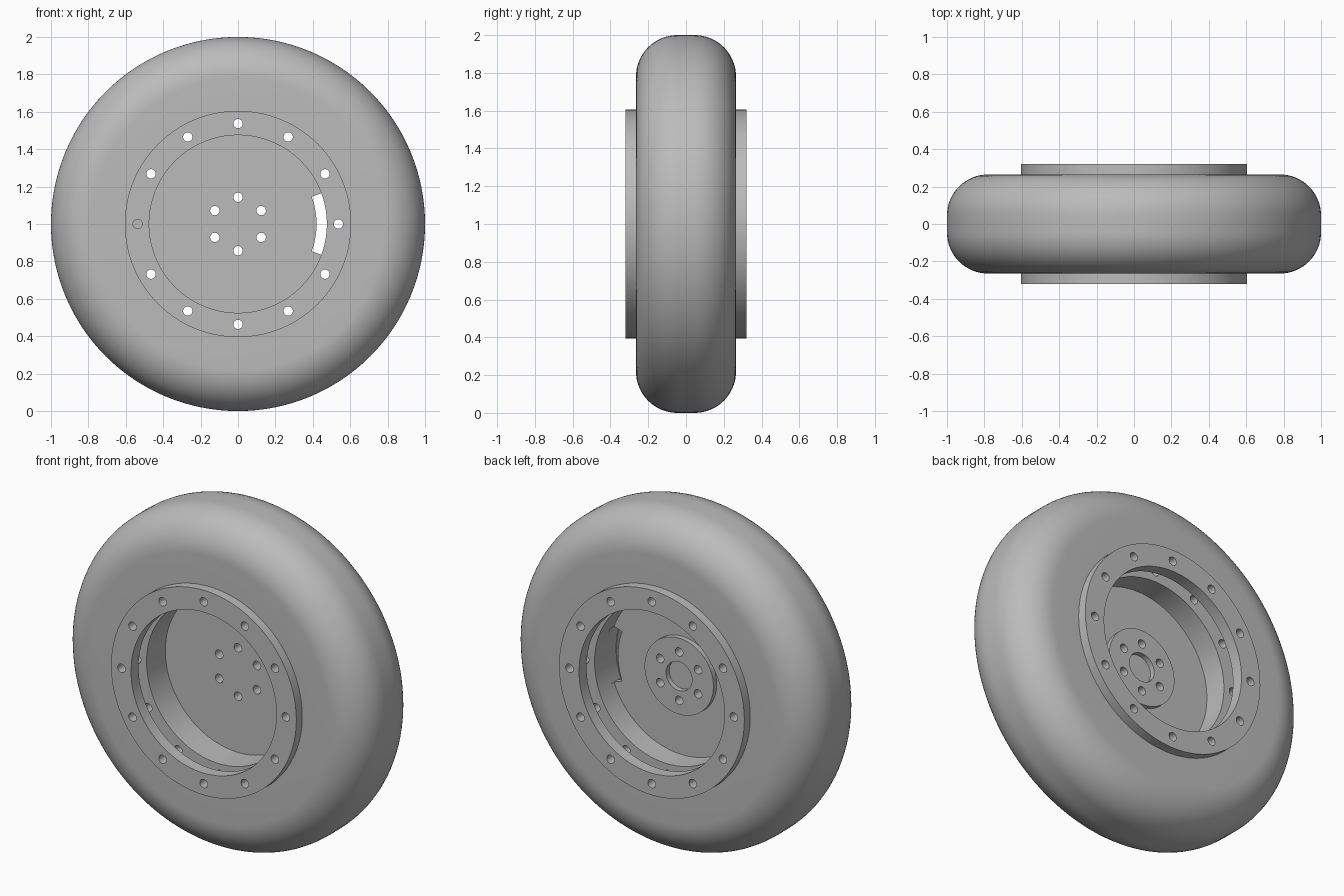
import bpy, bmesh, math

if "Cube" in bpy.data.objects:
    bpy.data.objects.remove(bpy.data.objects["Cube"], do_unlink=True)

SEGMENTS = 128
AXLE_Z = 1.0

grey = bpy.data.materials.new("plain grey")
grey.use_nodes = True
grey.diffuse_color = (0.5, 0.5, 0.5, 1)
grey.node_tree.nodes["Principled BSDF"].inputs["Base Color"].default_value = (0.5, 0.5, 0.5, 1)


def add_object(name, bm):
    bmesh.ops.remove_doubles(bm, verts=bm.verts, dist=1e-5)
    bmesh.ops.recalc_face_normals(bm, faces=bm.faces)
    mesh = bpy.data.meshes.new(name)
    bm.to_mesh(mesh)
    bm.free()
    mesh.materials.append(grey)
    obj = bpy.data.objects.new(name, mesh)
    bpy.context.collection.objects.link(obj)
    return obj


def sweep(bm, profile, start=0.0, angle=math.tau, steps=SEGMENTS):
    """Turn a closed (radius, y) profile about the axle."""
    full = angle >= math.tau - 1e-6
    rings = []
    for i in range(steps if full else steps + 1):
        a = start + angle * i / steps
        rings.append([bm.verts.new((r * math.cos(a), y, AXLE_Z + r * math.sin(a)))
                      for r, y in profile])
    n = len(profile)
    for i in range(steps):
        a, b = rings[i], rings[(i + 1) % len(rings)]
        for j in range(n):
            k = (j + 1) % n
            if profile[j][0] == 0 and profile[k][0] == 0:
                continue
            if profile[j][0] == 0:
                bm.faces.new((a[j], a[k], b[k]))
            elif profile[k][0] == 0:
                bm.faces.new((a[j], a[k], b[j]))
            else:
                bm.faces.new((a[j], a[k], b[k], b[j]))
    if not full:
        bm.faces.new(rings[0])
        bm.faces.new(rings[-1])
    loose = [v for v in bm.verts if not v.link_faces]
    bmesh.ops.delete(bm, geom=loose, context='VERTS')


def lathe(name, profile):
    bm = bmesh.new()
    sweep(bm, profile)
    return add_object(name, bm)


def band(inner, outer, y0, y1):
    return [(inner, y0), (outer, y0), (outer, y1), (inner, y1)]


def add_pin(bm, radius, x, z, half_length):
    rims = []
    for y in (-half_length, half_length):
        rims.append([bm.verts.new((x + radius * math.cos(math.tau * i / 24), y,
                                   z + radius * math.sin(math.tau * i / 24)))
                     for i in range(24)])
    for i in range(24):
        k = (i + 1) % 24
        bm.faces.new((rims[0][i], rims[0][k], rims[1][k], rims[1][i]))
    for rim in rims:
        bm.faces.new(rim)


def hole_circle(bm, count, circle_radius, hole_radius):
    for i in range(count):
        a = math.pi / 2 + math.tau * i / count
        add_pin(bm, hole_radius, circle_radius * math.cos(a),
                AXLE_Z + circle_radius * math.sin(a), 0.5)


# Tyre: flat side walls with rounded shoulders
shoulder, half_width, bore = 0.22, 0.265, 0.565
arc = []
for i in range(17):
    a = math.pi / 2 * i / 16
    arc.append((1 - shoulder + shoulder * math.sin(a),
                half_width - shoulder + shoulder * math.cos(a)))
tyre = lathe("tyre", [(bore, -half_width)] + [(r, -y) for r, y in arc]
             + arc[::-1] + [(bore, half_width)])

# Rim: barrel and web disc in one turned piece
barrel, edge = 0.475, 0.175
rim = lathe("rim", [(0, 0), (barrel, 0), (barrel, -edge), (0.575, -edge),
                    (0.575, edge), (barrel, edge), (barrel, 0.035), (0, 0.035)])

# Raised hub ring on the back of the disc
hub = lathe("hub_ring", band(0.085, 0.225, 0.03, 0.065))

# Clamp rings on both sides
clamps = [lathe("front_clamp_ring", band(barrel, 0.605, -0.32, -0.25)),
          lathe("back_clamp_ring", band(barrel, 0.605, 0.25, 0.32))]

# Cutters for the bolt holes and the curved slot
bm = bmesh.new()
hole_circle(bm, 12, 0.537, 0.025)
hole_circle(bm, 6, 0.143, 0.025)
holes = add_object("hole_cutter", bm)
bm = bmesh.new()
slot_angle = math.radians(20.3)
sweep(bm, band(0.42, 0.478, -0.03, 0.07), -slot_angle, 2 * slot_angle, 16)
slot = add_object("slot_cutter", bm)
for cutter in (holes, slot):
    cutter.hide_render = True


def cut(obj, cutters):
    for cutter in cutters:
        mod = obj.modifiers.new("cut", 'BOOLEAN')
        mod.operation = 'DIFFERENCE'
        mod.solver = 'EXACT'
        mod.object = cutter
    graph = bpy.context.evaluated_depsgraph_get()
    mesh = bpy.data.meshes.new_from_object(obj.evaluated_get(graph))
    obj.modifiers.clear()
    obj.data = mesh


cut(rim, (holes, slot))
cut(hub, (holes,))
for ring in clamps:
    cut(ring, (holes,))
for cutter in (holes, slot):
    bpy.data.objects.remove(cutter, do_unlink=True)

# Plug that closes one rim hole halfway through
bm = bmesh.new()
add_pin(bm, 0.027, -0.537, AXLE_Z, 0.1)
plug = add_object("hole_plug", bm)

# Smooth round surfaces, crisp corners
bpy.ops.object.select_all(action='DESELECT')
for obj in [tyre, rim, hub, plug] + clamps:
    obj.select_set(True)
bpy.context.view_layer.objects.active = tyre
bpy.ops.object.shade_smooth_by_angle(angle=math.radians(30))
